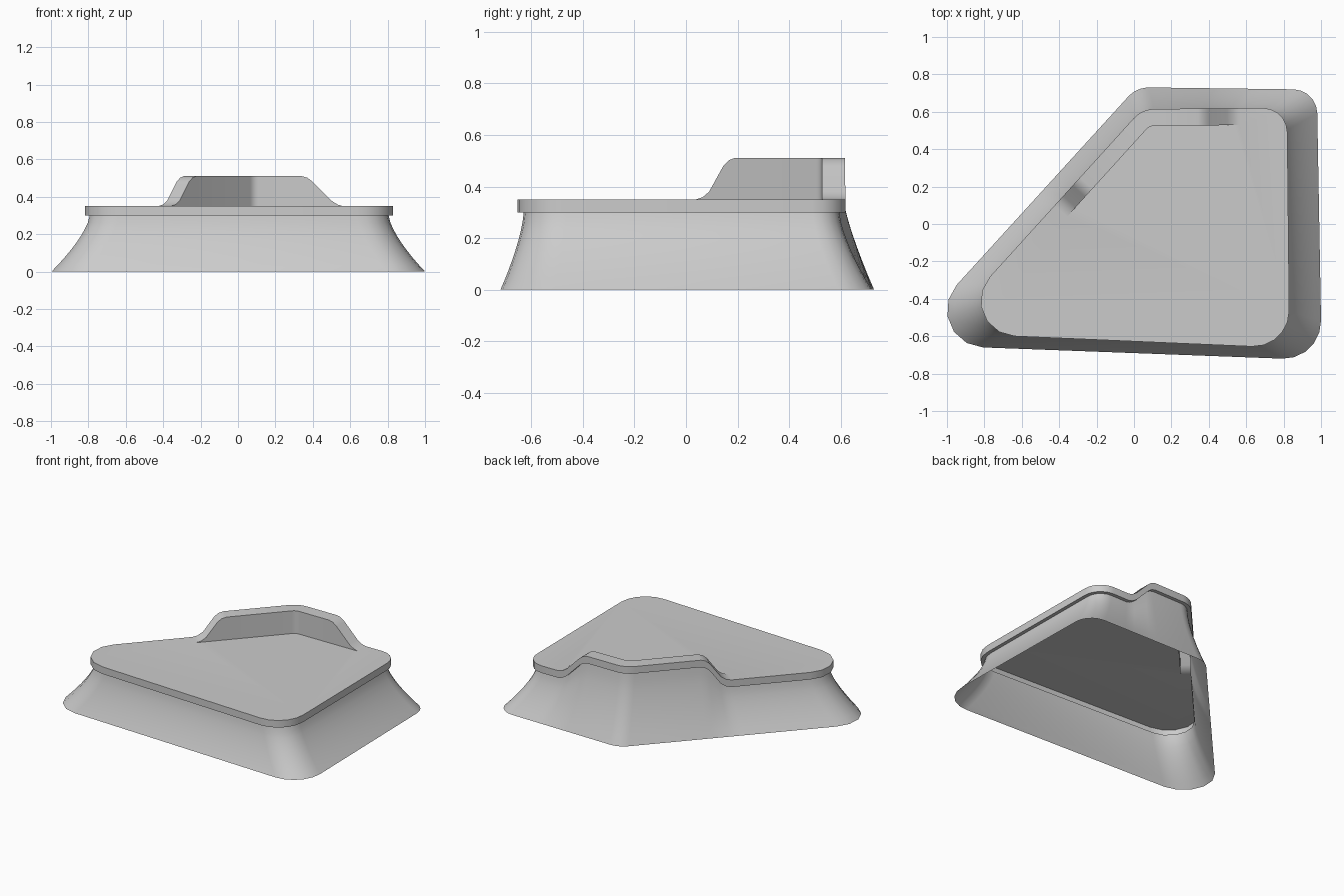
import bpy, bmesh, math
from mathutils import Vector

cube = bpy.data.objects.get("Cube")
if cube:
    bpy.data.objects.remove(cube)

# Rounded outlines: corner circles (x, y, radius) going counter-clockwise
BASE = [(-.8, -.46, .2), (.8, -.52, .2), (.85, .59, .13), (.08, .58, .15)]
TOP = [(-.63, -.41, .19), (.64, -.465, .19), (.69, .49, .13), (.11, .465, .15)]
ARC_STEPS = 5
RIDGE_WIDTH, RIM, DECK, OVERHANG = .09, .05, .35, .025
# Position along an edge and the height of the ridge there
BACK_RISE = [(.22, 0), (.27, .008), (.33, .03), (.50, .13), (.55, .152), (.6, .16)]
SIDE_RISE = [(.375, .16), (.40, .152), (.425, .13), (.49, .03), (.52, .008), (.55, 0)]


def tangent_angle(a, b):
    """Direction of the outer normal of the edge between two corner circles."""
    d = Vector((b[0] - a[0], b[1] - a[1]))
    return math.atan2(d.y, d.x) - math.pi / 2 + math.asin((b[2] - a[2]) / d.length) * -1


def outline(corners, inset=0):
    """Points as (position, outward normal, ridge height or None)."""
    points = []
    count = len(corners)
    for i, (x, y, r) in enumerate(corners):
        start = tangent_angle(corners[i - 1], corners[i])
        end = tangent_angle(corners[i], corners[(i + 1) % count])
        sweep = (end - start) % math.tau
        for k in range(ARC_STEPS + 1):
            a = start + sweep * k / ARC_STEPS
            n = Vector((math.cos(a), math.sin(a)))
            points.append((Vector((x, y)) + n * (r - inset), n, .16 if i == 3 else None))
        # Extra points where the ridge rises and falls
        rises = {2: BACK_RISE, 3: SIDE_RISE}.get(i, [])
        nx, ny, nr = corners[(i + 1) % count]
        first = points[-1][0]
        last = Vector((nx, ny)) + n * (nr - inset)
        for f, h in rises:
            points.append((first.lerp(last, f), n, h))
    return points


def ring(bm, points, height):
    return [bm.verts.new((p.x, p.y, height(h or 0))) for p, n, h in points]


def bridge(bm, a, b, keep=None):
    for i in range(len(a)):
        j = (i + 1) % len(a)
        if keep is None or (keep[i] and keep[j]):
            bm.faces.new((a[i], a[j], b[j], b[i]))


def finish(bm, name, angle):
    bmesh.ops.remove_doubles(bm, verts=bm.verts, dist=.0001)
    mesh = bpy.data.meshes.new(name)
    bm.to_mesh(mesh)
    bm.free()
    obj = bpy.data.objects.new(name, mesh)
    bpy.context.collection.objects.link(obj)
    mesh.materials.append(grey)
    bpy.ops.object.select_all(action='DESELECT')
    obj.select_set(True)
    bpy.context.view_layer.objects.active = obj
    bpy.ops.object.shade_smooth_by_angle(angle=math.radians(angle))


grey = bpy.data.materials.new("light grey")
grey.use_nodes = True
grey.diffuse_color = (.6, .6, .6, 1)
grey.node_tree.nodes["Principled BSDF"].inputs["Base Color"].default_value = (.6, .6, .6, 1)

foot = outline(BASE)
neck = outline(TOP, OVERHANG)
rim = outline(TOP)

# Flared skirt, open at the bottom
bm = bmesh.new()
rows = 8
previous = None
for k in range(rows + 1):
    t = k / rows
    spread = (1 - t) ** 1.45
    level = [(q[0].lerp(p[0], spread), q[1], q[2]) for p, q in zip(foot, neck)]
    current = ring(bm, level, lambda h: (DECK - RIM + h) * t)
    if previous:
        bridge(bm, previous, current)
    previous = current
finish(bm, "flared_skirt", 40)

# Deck with overhanging rim and raised hollow ridge
bm = bmesh.new()
under = ring(bm, neck, lambda h: DECK - RIM + h)
low = ring(bm, rim, lambda h: DECK - RIM + h)
high = ring(bm, rim, lambda h: DECK + h)
bridge(bm, under, low)
bridge(bm, low, high)

on_ridge = [h is not None for p, n, h in rim]
inner = [(p - n * RIDGE_WIDTH if h is not None else p, n, h) for p, n, h in rim]
inner_high = ring(bm, inner, lambda h: DECK + h)
inner_low = ring(bm, inner, lambda h: DECK)
bridge(bm, high, inner_high, on_ridge)
bridge(bm, inner_high, inner_low, on_ridge)

plate = []
for i, (p, n, h) in enumerate(rim):
    if h is None:
        plate.append(high[i])
    elif h == 0:
        pair = [high[i], inner_low[i]]
        plate += pair if not on_ridge[i - 1] else pair[::-1]
    else:
        plate.append(inner_low[i])
bm.faces.new(plate)
bmesh.ops.delete(bm, geom=[v for v in bm.verts if not v.link_faces], context='VERTS')
finish(bm, "deck_with_ridge", 35)
